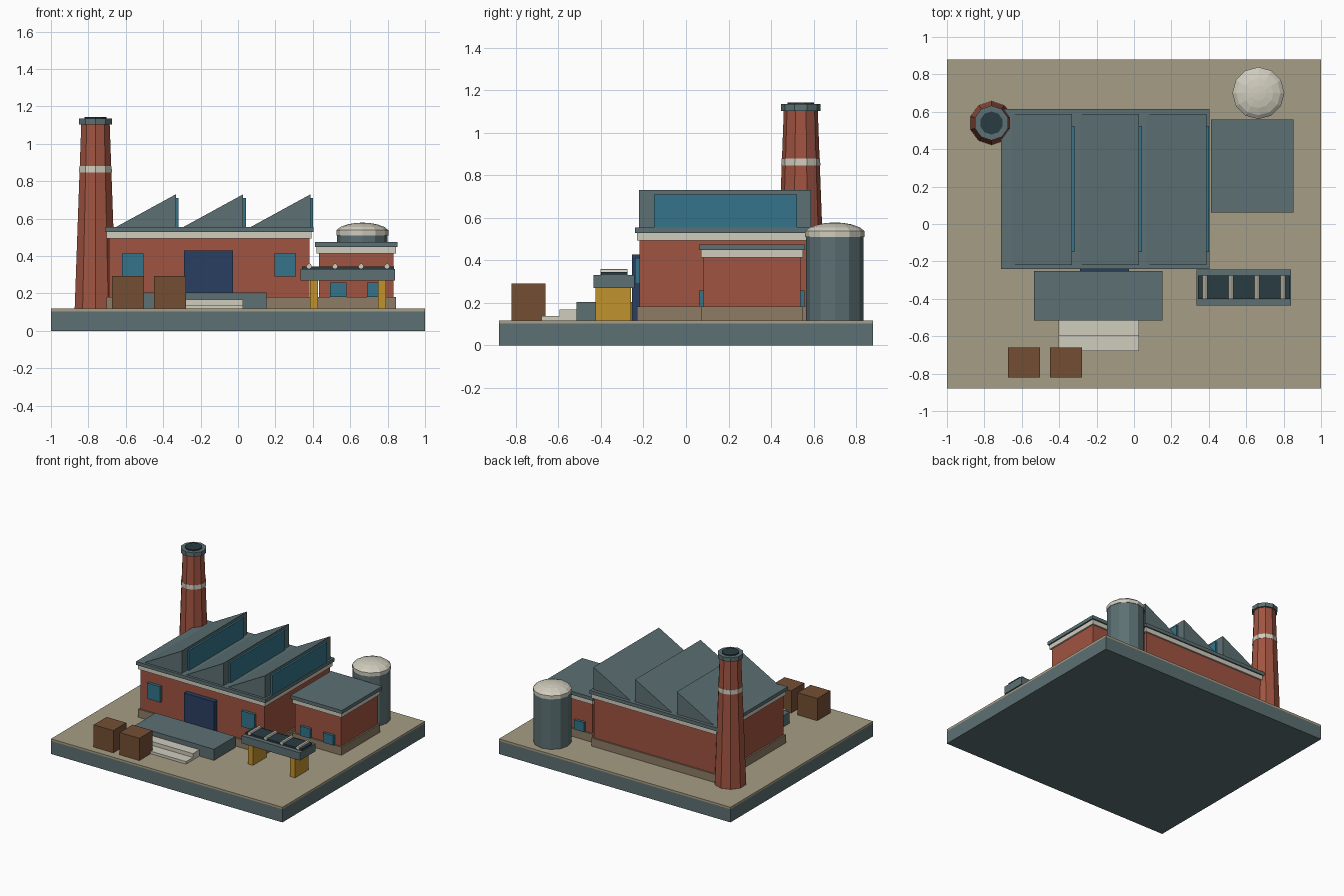
import bpy, bmesh, math

if "Cube" in bpy.data.objects:
    bpy.data.objects.remove(bpy.data.objects["Cube"])

def lin(c):
    c /= 255
    return c / 12.92 if c <= 0.04045 else ((c + 0.055) / 1.055) ** 2.4

def material(name, *rgb):
    m = bpy.data.materials.new(name)
    m.diffuse_color = (*[lin(c) for c in rgb], 1)
    m.use_nodes = True
    m.node_tree.nodes["Principled BSDF"].inputs["Base Color"].default_value = m.diffuse_color
    return m

slate = material("slate", 92, 112, 115)
sand = material("sand", 166, 157, 133)
stone = material("stone", 141, 124, 100)
brick = material("brick", 160, 84, 65)
cream = material("cream", 208, 204, 189)
glass = material("glass", 52, 116, 138)
navy = material("navy", 42, 62, 98)
wood = material("wood", 116, 79, 52)
yellow = material("yellow", 192, 146, 45)
dark = material("dark", 42, 60, 66)

def finish(name, bm, mat):
    bmesh.ops.recalc_face_normals(bm, faces=bm.faces)
    me = bpy.data.meshes.new(name)
    bm.to_mesh(me)
    bm.free()
    me.materials.append(mat)
    ob = bpy.data.objects.new(name, me)
    bpy.context.collection.objects.link(ob)
    return ob

def prism(name, mat, profile, y0, y1):
    """Extrude an x-z profile along y."""
    bm = bmesh.new()
    face = bm.faces.new([bm.verts.new((x, y0, z)) for x, z in profile])
    ext = bmesh.ops.extrude_face_region(bm, geom=[face])["geom"]
    bmesh.ops.translate(bm, vec=(0, y1 - y0, 0),
                        verts=[v for v in ext if isinstance(v, bmesh.types.BMVert)])
    return finish(name, bm, mat)

def box(name, mat, x0, x1, y0, y1, z0, z1):
    return prism(name, mat, [(x0, z0), (x1, z0), (x1, z1), (x0, z1)], y0, y1)

def lathe(name, mat, x, y, sides, profile):
    """Stack n-sided rings of (radius, z), a vertex facing +y, ends capped."""
    bm = bmesh.new()
    rings = [[bm.verts.new((x + r * math.sin(2 * math.pi * i / sides),
                            y + r * math.cos(2 * math.pi * i / sides), z))
              for i in range(sides)] for r, z in profile]
    for a, b in zip(rings, rings[1:]):
        for i in range(sides):
            j = (i + 1) % sides
            bm.faces.new((a[i], a[j], b[j], b[i]))
    bm.faces.new(rings[0])
    bm.faces.new(rings[-1])
    return finish(name, bm, mat)

G = 0.118  # ground level

# Ground slab
box("base_slab", slate, -1, 1, -0.88, 0.88, 0, 0.102)
box("yard_surface", sand, -1, 1, -0.88, 0.88, 0.102, G)

def building(name, x0, x1, y0, y1, top):
    """Plinth, brick walls, cornice and flat roof, each a little wider."""
    for part, mat, o, z0, z1 in (("plinth", stone, 0.012, G, 0.182),
                                 ("walls", brick, 0, 0.182, top),
                                 ("cornice", cream, 0.012, top, top + 0.035),
                                 ("roof", slate, 0.022, top + 0.035, top + 0.062)):
        box(f"{name}_{part}", mat, x0 - o, x1 + o, y0 - o, y1 + o, z0, z1)

building("hall", -0.69, 0.382, -0.218, 0.592, 0.493)
building("annex", 0.433, 0.832, 0.083, 0.538, 0.413)

# Sawtooth roof lights
for i, x in enumerate((-0.652, -0.292, 0.068)):
    prism(f"sawtooth_{i}", slate, [(x, 0.555), (x + 0.32, 0.555), (x + 0.32, 0.73)], -0.22, 0.588)
    box(f"roof_light_{i}", glass, x + 0.315, x + 0.334, -0.15, 0.523, 0.555, 0.71)

# Door and windows
box("loading_door", navy, -0.289, -0.027, -0.255, -0.2, G, 0.428)
for i, x in enumerate((-0.562, 0.253)):
    box(f"hall_window_{i}", glass, x - 0.057, x + 0.057, -0.24, -0.2, 0.289, 0.412)
for i, x in enumerate((0.535, 0.735)):
    for side, y in (("front", 0.075), ("back", 0.545)):
        box(f"annex_window_{side}_{i}", glass, x - 0.044, x + 0.044, y - 0.013, y + 0.013, 0.182, 0.257)

# Loading dock and steps
box("loading_dock", slate, -0.535, 0.153, -0.515, -0.252, G, 0.205)
box("step_upper", cream, -0.403, 0.027, -0.595, -0.515, G, 0.168)
box("step_lower", cream, -0.403, 0.027, -0.68, -0.595, G, 0.138)

# Crates
for i, x in enumerate((-0.588, -0.363)):
    box(f"crate_{i}", wood, x - 0.085, x + 0.085, -0.82, -0.66, G, 0.292)

# Conveyor
box("conveyor_frame", slate, 0.335, 0.84, -0.435, -0.243, 0.27, 0.33)
box("conveyor_belt", dark, 0.342, 0.833, -0.4, -0.275, 0.33, 0.344)
for i in range(4):
    x = 0.38 + i * 0.139
    ring = [(x + 0.014 * math.cos(a * math.pi / 4), 0.346 + 0.014 * math.sin(a * math.pi / 4))
            for a in range(8)]
    prism(f"conveyor_roller_{i}", cream, ring, -0.402, -0.275)
for i, x in enumerate((0.406, 0.77)):
    box(f"conveyor_leg_{i}", yellow, x - 0.021, x + 0.021, -0.425, -0.258, G, 0.27)

# Chimney
cx, cy = -0.762, 0.54
lathe("chimney_shaft", brick, cx, cy, 10, [(0.117, G), (0.08, 1.105)])
lathe("chimney_band", cream, cx, cy, 10, [(0.092, 0.846), (0.091, 0.88)])
lathe("chimney_cap", slate, cx, cy, 10, [(0.093, 1.103), (0.093, 1.135)])
lathe("chimney_mouth", dark, cx, cy, 10, [(0.062, 1.135), (0.062, 1.143)])

# Storage tank with low dome
tx, ty = 0.665, 0.7
lathe("tank_body", slate, tx, ty, 12, [(0.135, G), (0.135, 0.515)])
lathe("tank_dome", cream, tx, ty, 12,
      [(0.139, 0.51), (0.139, 0.538), (0.118, 0.555), (0.08, 0.569), (0.04, 0.576), (0.008, 0.578)])
